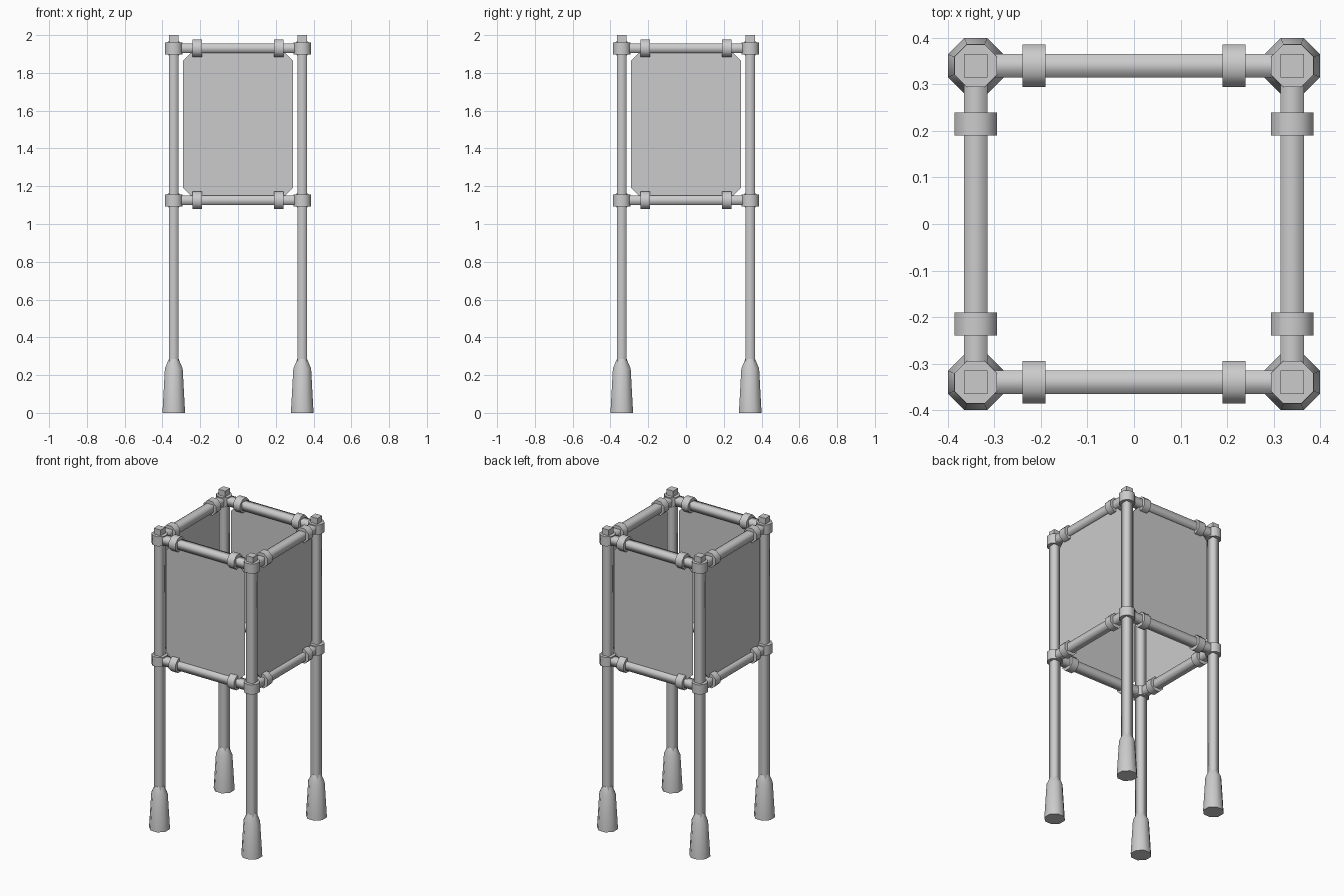
import bpy, bmesh
from math import pi, cos, sin, radians
from mathutils import Matrix, Vector

if "Cube" in bpy.data.objects:
    bpy.data.objects.remove(bpy.data.objects["Cube"])

C = 0.34                      # post centre offset
LEVELS = {"lower": 1.125, "upper": 1.93}


def loft(name, profile, sides, matrix, caps=True, smooth_angle=50):
    """Prism lofted along local z from (apothem, z) rings, flats facing the axes."""
    bm = bmesh.new()
    rings = []
    for r, z in profile:
        R = r / cos(pi / sides)
        rings.append([bm.verts.new((R * cos(2 * pi * (i + .5) / sides),
                                    R * sin(2 * pi * (i + .5) / sides), z))
                      for i in range(sides)])
    for a, b in zip(rings, rings[1:]):
        for i in range(sides):
            j = (i + 1) % sides
            bm.faces.new((a[i], a[j], b[j], b[i]))
    if caps:
        bm.faces.new(rings[0][::-1])
        bm.faces.new(rings[-1])
    finish(name, bm, matrix, smooth_angle)


def finish(name, bm, matrix, smooth_angle):
    bm.transform(matrix)
    me = bpy.data.meshes.new(name)
    bm.to_mesh(me)
    bm.free()
    ob = bpy.data.objects.new(name, me)
    bpy.context.collection.objects.link(ob)
    if smooth_angle:
        bpy.ops.object.select_all(action='DESELECT')
        ob.select_set(True)
        bpy.context.view_layer.objects.active = ob
        bpy.ops.object.shade_smooth_by_angle(angle=radians(smooth_angle))


def panel(name, matrix):
    """Thin sheet with clipped corners."""
    w, z0, z1, c, t = 0.29, 1.14, 1.915, 0.05, 0.004
    outline = [(-w + c, z0), (w - c, z0), (w, z0 + c), (w, z1 - c),
               (w - c, z1), (-w + c, z1), (-w, z1 - c), (-w, z0 + c)]
    bm = bmesh.new()
    face = bm.faces.new([bm.verts.new((x, -C - t / 2, z)) for x, z in outline])
    ext = bmesh.ops.extrude_face_region(bm, geom=[face])
    verts = [v for v in ext["geom"] if isinstance(v, bmesh.types.BMVert)]
    bmesh.ops.translate(bm, verts=verts, vec=Vector((0, t, 0)))
    bmesh.ops.recalc_face_normals(bm, faces=bm.faces)
    finish(name, bm, matrix, 0)


ALONG_X = Matrix.Rotation(pi / 2, 4, 'Y')

# four identical sides, each with one corner post
for side, k in zip(("front", "right", "back", "left"), range(4)):
    turn = Matrix.Rotation(k * pi / 2, 4, 'Z')
    corner = turn @ Matrix.Translation((-C, -C, 0))

    # post, square top and rubber-style foot
    loft(side + "_post", [(.025, .25), (.025, 1.95)], 4, corner, False, 95)
    loft(side + "_post_top", [(.025, 1.95), (.025, 2.0)], 4, corner, True, 0)
    loft(side + "_foot", [(.06, 0), (.047, .235), (.026, .285)], 8, corner)

    # cloth panel
    panel(side + "_panel", turn)

    for level, z in LEVELS.items():
        # corner collar
        loft(f"{side}_{level}_collar", [(.046, z - .032), (.046, z + .032)], 8, corner)
        # rail between posts
        at = turn @ Matrix.Translation((0, -C, z)) @ ALONG_X
        loft(f"{side}_{level}_rail", [(.025, -C), (.025, C)], 4, at, False, 95)
        # clamp rings
        for s in (-1, 1):
            loft(f"{side}_{level}_clamp", [(.046, s * .215 - .025), (.046, s * .215 + .025)], 8, at)
